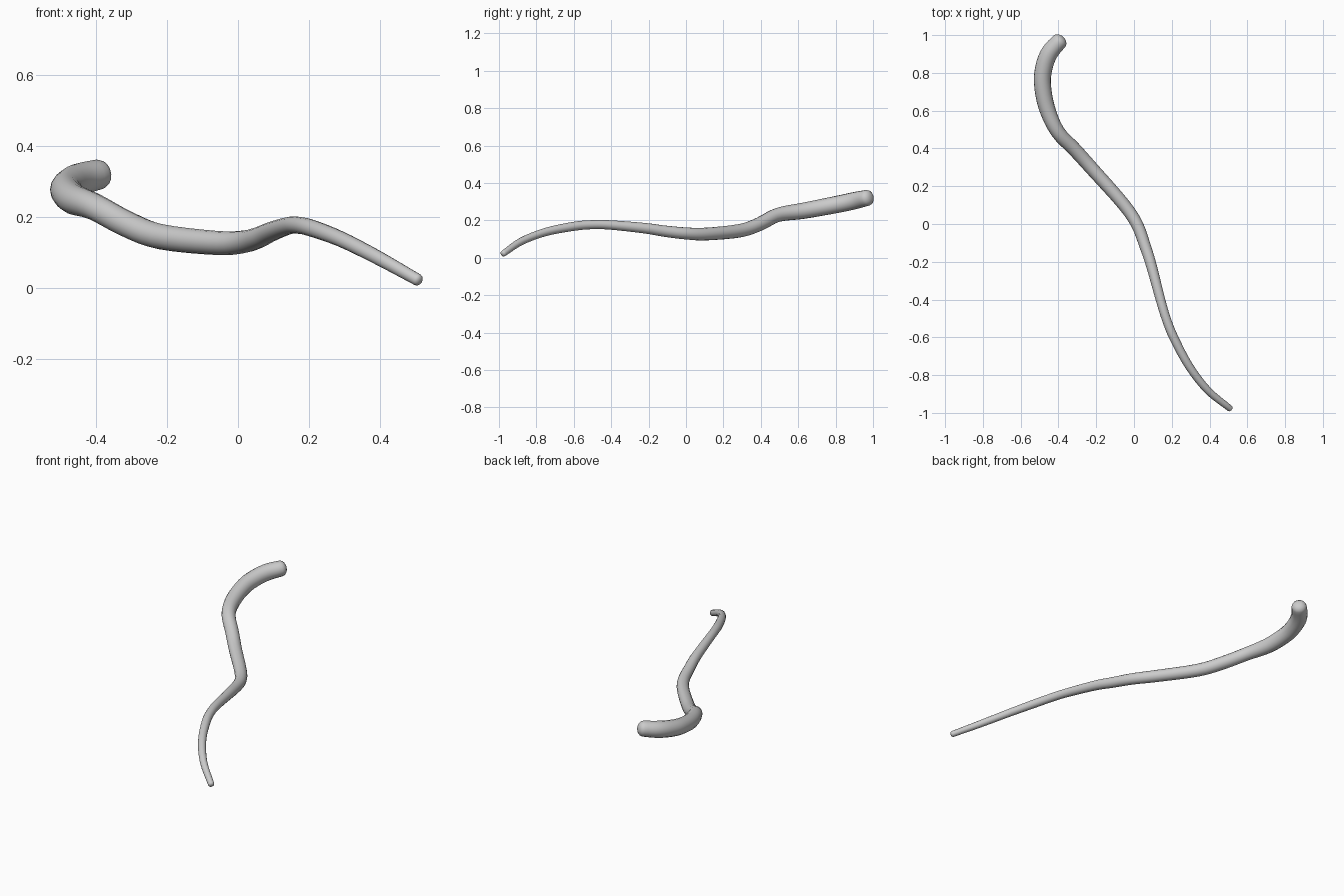
import bpy, bmesh, math
from mathutils import Vector

if "Cube" in bpy.data.objects:
    bpy.data.objects.remove(bpy.data.objects["Cube"])

# Centreline from thick end to thin tip: x, y, z, radius
PATH = [
    (-.395, .968, .32, .043), (-.445, .91, .307, .046), (-.474, .84, .292, .046),
    (-.485, .75, .274, .045), (-.463, .62, .250, .043), (-.405, .49, .229, .038),
    (-.315, .395, .181, .037), (-.22, .29, .145, .036), (-.06, .11, .127, .034),
    (.015, 0, .130, .032), (.06, -.12, .143, .030), (.092, -.22, .158, .028),
    (.14, -.4, .175, .025), (.17, -.5, .177, .024), (.21, -.6, .168, .024),
    (.29, -.75, .138, .022), (.39, -.88, .088, .020), (.507, -.976, .023, .017),
]
SIDES, STEPS = 16, 4


def catmull(a, b, c, d, t):
    return 0.5 * (2 * b + (c - a) * t + (2 * a - 5 * b + 4 * c - d) * t * t
                  + (3 * b - a - 3 * c + d) * t ** 3)


# Smooth samples along the centreline
pts = [Vector(p) for p in PATH]
ext = [2 * pts[0] - pts[1]] + pts + [2 * pts[-1] - pts[-2]]
samples = [catmull(*ext[i:i + 4], s / STEPS)
           for i in range(len(pts) - 1) for s in range(STEPS)] + [pts[-1]]
centres = [s.to_3d() for s in samples]
radii = [s[3] for s in samples]
tangents = [(centres[min(i + 1, len(centres) - 1)] - centres[max(i - 1, 0)]).normalized()
            for i in range(len(centres))]

bm = bmesh.new()


def ring(centre, tangent, radius):
    side = tangent.cross(Vector((0, 0, 1))).normalized()
    up = side.cross(tangent)
    return [bm.verts.new(centre + radius * (math.cos(a) * side + math.sin(a) * up))
            for a in (2 * math.pi * k / SIDES for k in range(SIDES))]


def dome(centre, tangent, radius, sign):
    """Rings of a rounded end, from the body outwards."""
    return [ring(centre + tangent * sign * radius * 0.7 * math.sin(math.radians(a)), tangent,
                 radius * math.cos(math.radians(a))) for a in (25, 50, 72)]


# Tapered body with a rounded cap at each end
rings = dome(centres[0], tangents[0], radii[0], -1)[::-1]
rings += [ring(*v) for v in zip(centres, tangents, radii)]
rings += dome(centres[-1], tangents[-1], radii[-1], 1)
for a, b in zip(rings, rings[1:]):
    for k in range(SIDES):
        n = (k + 1) % SIDES
        bm.faces.new((a[k], a[n], b[n], b[k]))
bm.faces.new(rings[0])
bm.faces.new(rings[-1])
bmesh.ops.recalc_face_normals(bm, faces=bm.faces)
for f in bm.faces:
    f.smooth = True

mesh = bpy.data.meshes.new("tapered_tail")
bm.to_mesh(mesh)
bm.free()
bpy.context.collection.objects.link(bpy.data.objects.new("tapered_tail", mesh))
